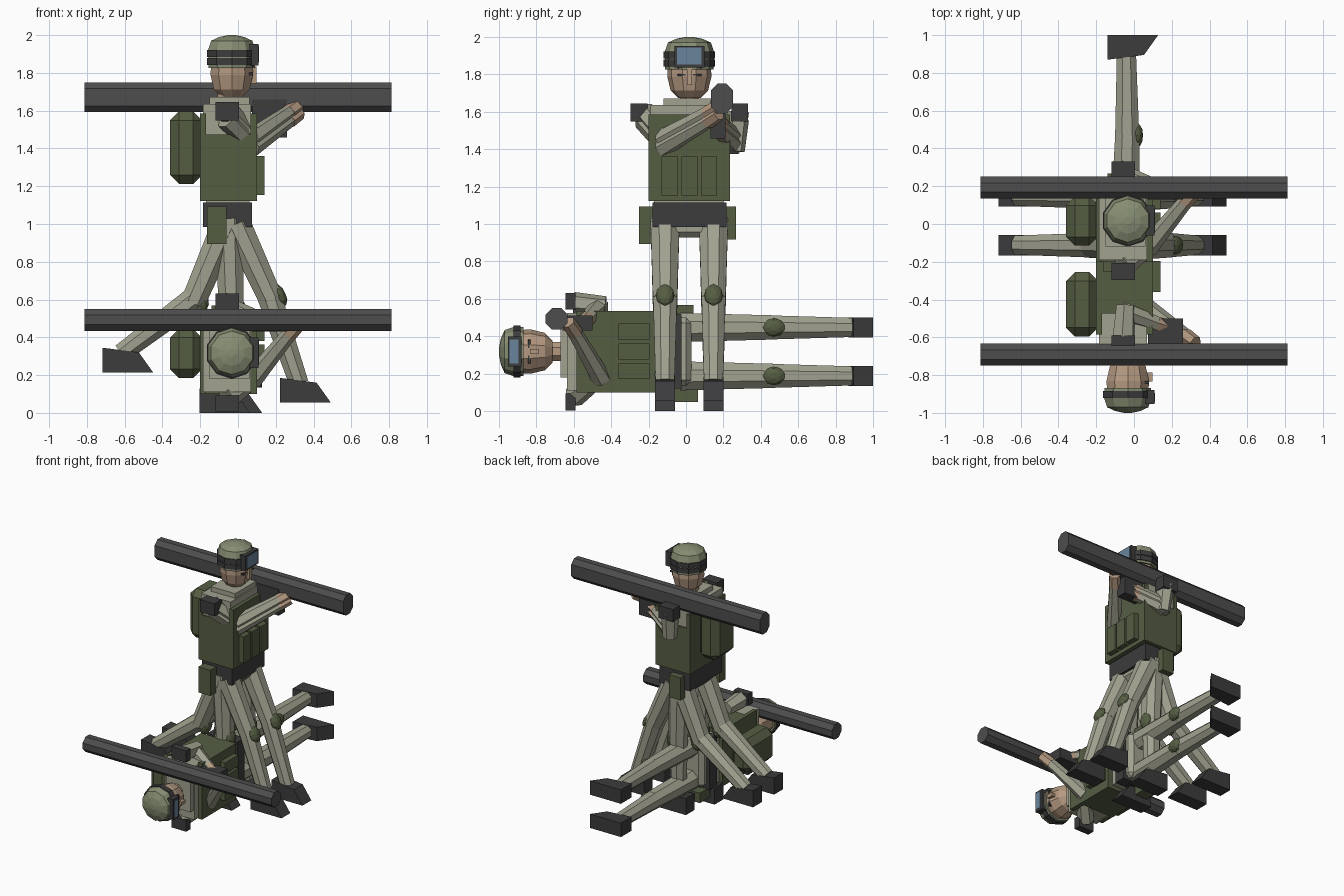
import bpy, bmesh, math
from mathutils import Matrix, Vector

if "Cube" in bpy.data.objects:
    bpy.data.objects.remove(bpy.data.objects["Cube"])

def material(name, rgb):
    m = bpy.data.materials.new(name)
    m.diffuse_color = (*rgb, 1)
    m.use_nodes = True
    m.node_tree.nodes["Principled BSDF"].inputs["Base Color"].default_value = m.diffuse_color
    return m

CLOTH = material("cloth", (0.36, 0.36, 0.28))
GREEN = material("vest_green", (0.09, 0.11, 0.055))
HELMET = material("helmet_green", (0.24, 0.27, 0.17))
DARK = material("dark", (0.045, 0.045, 0.047))
TUBE = material("tube_grey", (0.075, 0.075, 0.075))
SKIN = material("skin", (0.46, 0.32, 0.22))
GLASS = material("glass", (0.14, 0.23, 0.33))

POSE = Matrix()      # placement of the figure being built
TAG = ""
CX, CY = -0.033, 0.018   # head axis

def finish(name, bm, mat):
    bmesh.ops.recalc_face_normals(bm, faces=bm.faces[:])
    bm.transform(POSE)
    me = bpy.data.meshes.new(TAG + name)
    bm.to_mesh(me)
    bm.free()
    me.materials.append(mat)
    ob = bpy.data.objects.new(TAG + name, me)
    bpy.context.collection.objects.link(ob)

def box(name, x, y, z, mat, chamfer=0):
    bm = bmesh.new()
    bmesh.ops.create_cube(bm, size=1)
    lo = Vector((x[0], y[0], z[0]))
    hi = Vector((x[1], y[1], z[1]))
    bm.transform(Matrix.Translation((lo + hi) / 2) @ Matrix.Diagonal((*(hi - lo), 1)))
    if chamfer:
        bmesh.ops.bevel(bm, geom=bm.edges[:], offset=chamfer, segments=1, affect='EDGES')
    finish(name, bm, mat)

def limb(name, a, b, ra, rb, mat, sides=8):
    a, b = Vector(a), Vector(b)
    bm = bmesh.new()
    bmesh.ops.create_cone(bm, cap_ends=True, segments=sides, radius1=ra, radius2=rb, depth=(b - a).length)
    rot = (b - a).to_track_quat('Z', 'Y').to_matrix().to_4x4()
    bm.transform(Matrix.Translation((a + b) / 2) @ rot @ Matrix.Rotation(math.pi / sides, 4, 'Z'))
    finish(name, bm, mat)

def lathe(name, profile, mat, sides=10):
    bm = bmesh.new()
    rings = []
    for r, z in profile:
        rings.append([bm.verts.new((CX + r * math.cos(t), CY + r * math.sin(t), z))
                      for t in [math.tau * (i + 0.5) / sides for i in range(sides)]])
    for lo, hi in zip(rings, rings[1:]):
        for i in range(sides):
            j = (i + 1) % sides
            bm.faces.new((lo[i], lo[j], hi[j], hi[i]))
    bm.faces.new(rings[0])
    bm.faces.new(rings[-1])
    finish(name, bm, mat)

def foot(name, x, y, z):
    bm = bmesh.new()
    prof = [(0, 0), (0.268, 0), (0.193, 0.105), (0, 0.13)]
    f = bm.faces.new([bm.verts.new((x + u, y - 0.054, z + w)) for u, w in prof])
    ext = bmesh.ops.extrude_face_region(bm, geom=[f])['geom']
    bmesh.ops.translate(bm, vec=(0, 0.108, 0), verts=[v for v in ext if isinstance(v, bmesh.types.BMVert)])
    finish(name, bm, DARK)

def leg(name, y, hip, knee, heel):
    ankle = (heel[0] + 0.1, y, heel[1] + 0.1)
    k = Vector((knee[0], y, knee[1]))
    h = Vector((hip[0], y, hip[1]))
    limb(name + "_thigh", h, k, 0.084, 0.07, CLOTH)
    limb(name + "_shin", k + (h - k).normalized() * 0.03, ankle, 0.07, 0.055, CLOTH)
    foot(name + "_boot", heel[0], y, heel[1])
    # rounded knee pad on the front of the knee
    bm = bmesh.new()
    bmesh.ops.create_icosphere(bm, subdivisions=2, radius=1)
    d = (k - h).normalized()
    tilt = Matrix.Rotation(math.atan2(-d.x, -d.z), 4, 'Y')
    front = k + (tilt @ Vector((0.05, 0, 0)))
    bm.transform(Matrix.Translation(front) @ tilt @ Matrix.Diagonal((0.034, 0.05, 0.065, 1)))
    finish(name + "_knee_pad", bm, GREEN)

def upper_body():
    # torso, vest and belt
    box("pelvis", (-0.16, 0.055), (-0.165, 0.2), (0.97, 1.17), CLOTH, 0.03)
    box("belt", (-0.185, 0.075), (-0.18, 0.217), (1.025, 1.115), DARK)
    box("waist", (-0.17, 0.06), (-0.17, 0.2), (1.1, 1.2), CLOTH)
    box("vest", (-0.2, 0.1), (-0.2, 0.235), (1.165, 1.475), GREEN)
    box("vest_front", (0.065, 0.1), (-0.2, 0.235), (1.475, 1.585), GREEN)
    box("vest_back", (-0.2, -0.17), (-0.2, 0.235), (1.475, 1.585), GREEN)
    box("chest", (-0.185, 0.07), (-0.19, 0.225), (1.45, 1.635), CLOTH)
    box("collar", (-0.15, 0.06), (-0.12, 0.137), (1.63, 1.672), CLOTH)
    for i, y in enumerate((-0.13, -0.025, 0.08)):
        box(f"vest_pouch_{i}", (0.09, 0.14), (y, y + 0.087), (1.195, 1.36), GREEN)
    box("backpack", (-0.36, -0.19), (-0.115, 0.145), (1.255, 1.595), GREEN, 0.047)
    box("holster", (-0.165, -0.06), (-0.252, -0.175), (0.935, 1.093), GREEN)
    box("side_pouch", (-0.14, -0.04), (0.21, 0.268), (0.96, 1.093), GREEN)
    # head and helmet
    limb("neck", (CX - 0.025, CY, 1.64), (CX - 0.025, CY, 1.76), 0.055, 0.055, SKIN)
    lathe("head", [(0.06, 1.715), (0.1, 1.755), (0.118, 1.83), (0.115, 1.9)], SKIN)
    box("nose", (0.06, 0.097), (CY - 0.013, CY + 0.013), (1.785, 1.835), SKIN)
    for s in (-1, 1):
        y = CY + s * 0.042
        box(f"eye_{s}", (0.05, 0.079), (y - 0.022, y + 0.022), (1.832, 1.845), DARK)
    lathe("helmet", [(0.13, 1.868), (0.132, 1.92), (0.115, 1.97), (0.07, 1.99), (0.02, 2.0)], HELMET)
    lathe("helmet_band", [(0.138, 1.885), (0.138, 1.922)], DARK)
    box("goggle_frame", (0.06, 0.108), (CY - 0.08, CY + 0.08), (1.88, 1.952), DARK)
    box("goggle_glass", (0.1, 0.112), (CY - 0.065, CY + 0.065), (1.896, 1.944), GLASS)
    # arms, mirrored shoulder pads
    for s in (-1, 1):
        ys = sorted((CY + s * 0.225, CY + s * 0.314))
        box(f"shoulder_pad_{s}", (-0.12, 0.005), ys, (1.59, 1.645), DARK)
    limb("right_upper_arm", (-0.06, -0.225, 1.6), (0.08, -0.11, 1.46), 0.06, 0.052, CLOTH, 6)
    limb("right_forearm", (0.07, -0.13, 1.45), (0.29, 0.14, 1.605), 0.054, 0.038, CLOTH, 6)
    limb("right_hand", (0.27, 0.115, 1.59), (0.325, 0.175, 1.63), 0.042, 0.038, SKIN, 6)
    limb("left_upper_arm", (-0.055, 0.275, 1.6), (-0.045, 0.262, 1.43), 0.062, 0.052, CLOTH, 6)
    limb("left_forearm", (-0.06, 0.262, 1.46), (0.13, 0.19, 1.53), 0.052, 0.04, CLOTH, 6)
    limb("left_hand", (0.12, 0.194, 1.526), (0.18, 0.17, 1.545), 0.042, 0.038, SKIN, 6)
    # shoulder tube with its grip housing
    limb("launch_tube", (-0.813, 0.193, 1.692), (0.813, 0.193, 1.692), 0.063, 0.063, TUBE)
    box("tube_grip", (0.075, 0.26), (0.13, 0.21), (1.5, 1.66), DARK)

def straight_legs():
    leg("right_leg", -0.112, (-0.05, 1.03), (-0.035, 0.53), (-0.205 if TAG == "standing_" else -0.14, 0))
    leg("left_leg", 0.147, (-0.05, 1.03), (-0.035, 0.53), (-0.14, 0))

# standing figure
TAG = "standing_"
upper_body()
straight_legs()

# walking figure, slightly lower, both strides overlaid
TAG = "walking_"
POSE = Matrix.Translation((0, 0, -0.042))
upper_body()
POSE = Matrix()
for side, y in (("right", -0.112), ("left", 0.147)):
    leg(side + "_forward_leg", y, (-0.01, 1.0), (0.175, 0.6), (0.223, 0.055))
    leg(side + "_back_leg", y, (-0.06, 1.0), (-0.24, 0.58), (-0.718, 0.215))

# fallen figure lying on its side, head toward the front
TAG = "fallen_"
POSE = Matrix.Translation((0, 1, 0.3)) @ Matrix.Rotation(math.pi / 2, 4, 'X')
upper_body()
straight_legs()
